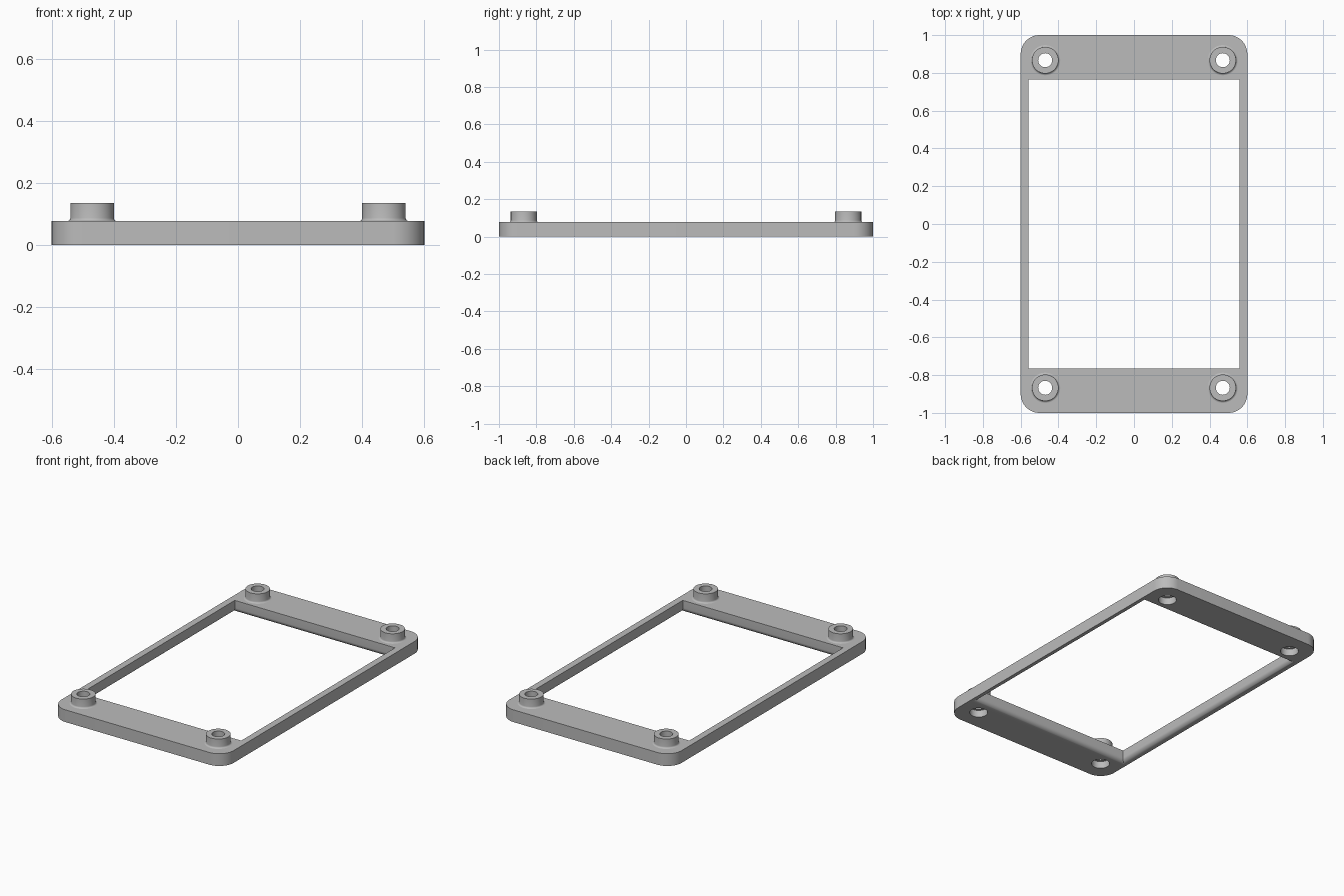
import bpy, bmesh
from math import sin, cos, pi, radians

if "Cube" in bpy.data.objects:
    bpy.data.objects.remove(bpy.data.objects["Cube"])

HALF_X, HALF_Y, THICK, CORNER = 0.6, 1.0, 0.077, 0.1
WIN_X, WIN_Y, FILLET = 0.558, 0.765, 0.03
POST_X, POST_Y, POST_TOP = 0.47, 0.867, 0.135
HOLE, BORE, BORE_TOP, POST_R, POST_FILLET = 0.037, 0.053, 0.045, 0.07, 0.01

grey = bpy.data.materials.new("plain grey")
grey.use_nodes = True
colour = (0.5, 0.5, 0.5, 1)
grey.diffuse_color = colour
grey.node_tree.nodes["Principled BSDF"].inputs["Base Color"].default_value = colour


def add_object(name, bm):
    bmesh.ops.recalc_face_normals(bm, faces=bm.faces)
    mesh = bpy.data.meshes.new(name)
    bm.to_mesh(mesh)
    bm.free()
    mesh.materials.append(grey)
    obj = bpy.data.objects.new(name, mesh)
    bpy.context.collection.objects.link(obj)
    return obj


def loft(name, rings, caps=True, loop=False):
    """Skin a stack of equal-length rings."""
    bm = bmesh.new()
    rows = [[bm.verts.new(p) for p in ring] for ring in rings]
    for a, b in zip(rows, rows[1:]):
        for i in range(len(a)):
            j = (i + 1) % len(a)
            bm.faces.new((a[i], a[j], b[j], b[i]))
    if caps:
        bm.faces.new(rows[0])
        bm.faces.new(rows[-1])
    return add_object(name, bm)


def circle(x, y, r, z, n=48):
    return [(x + r * cos(2 * pi * i / n), y + r * sin(2 * pi * i / n), z) for i in range(n)]


def rounded_outline(z, steps=12):
    pts = []
    for q, (sx, sy) in enumerate([(1, 1), (-1, 1), (-1, -1), (1, -1)]):
        for i in range(steps + 1):
            a = (q + i / steps) * pi / 2
            pts.append((sx * (HALF_X - CORNER) + CORNER * cos(a),
                        sy * (HALF_Y - CORNER) + CORNER * sin(a), z))
    return pts


def window_outline(grow, z):
    x, y = WIN_X + grow, WIN_Y + grow
    return [(x, y, z), (-x, y, z), (-x, -y, z), (x, -y, z)]


def cut(target, cutter):
    mod = target.modifiers.new(cutter.name, "BOOLEAN")
    mod.operation, mod.solver, mod.object = "DIFFERENCE", "EXACT", cutter
    bpy.context.view_layer.objects.active = target
    bpy.ops.object.modifier_apply(modifier=mod.name)
    bpy.data.objects.remove(cutter)


def smooth(obj):
    bpy.ops.object.select_all(action="DESELECT")
    obj.select_set(True)
    bpy.context.view_layer.objects.active = obj
    bpy.ops.object.shade_smooth_by_angle(angle=radians(35))


# Plate with rounded corners
plate = loft("frame_plate", [rounded_outline(0), rounded_outline(THICK)])

# Window opening, rounded over along its lower edge
angles = [i / 8 * pi / 2 for i in range(9)]
rings = [window_outline(FILLET, -0.05)]
rings += [window_outline(FILLET * (1 - sin(a)), FILLET * (1 - cos(a))) for a in angles]
rings.append(window_outline(0, THICK + 0.05))
cut(plate, loft("window_cutter", rings))

# Corner posts with stepped screw holes
for y, end in ((-POST_Y, "front"), (POST_Y, "back")):
    for x, side in ((-POST_X, "right"), (POST_X, "left")):
        cut(plate, loft("hole_cutter", [circle(x, y, BORE, -0.05), circle(x, y, BORE, THICK + 0.05)]))
        profile = [(BORE, BORE_TOP), (HOLE, BORE_TOP), (HOLE, POST_TOP), (POST_R, POST_TOP)]
        profile += [(POST_R + POST_FILLET * (1 - cos(a)), THICK + POST_FILLET * (1 - sin(a)))
                    for a in angles[::2]]
        post = loft(f"{end}_{side}_post", [circle(x, y, r, z) for r, z in profile], caps=False)
        smooth(post)

smooth(plate)
